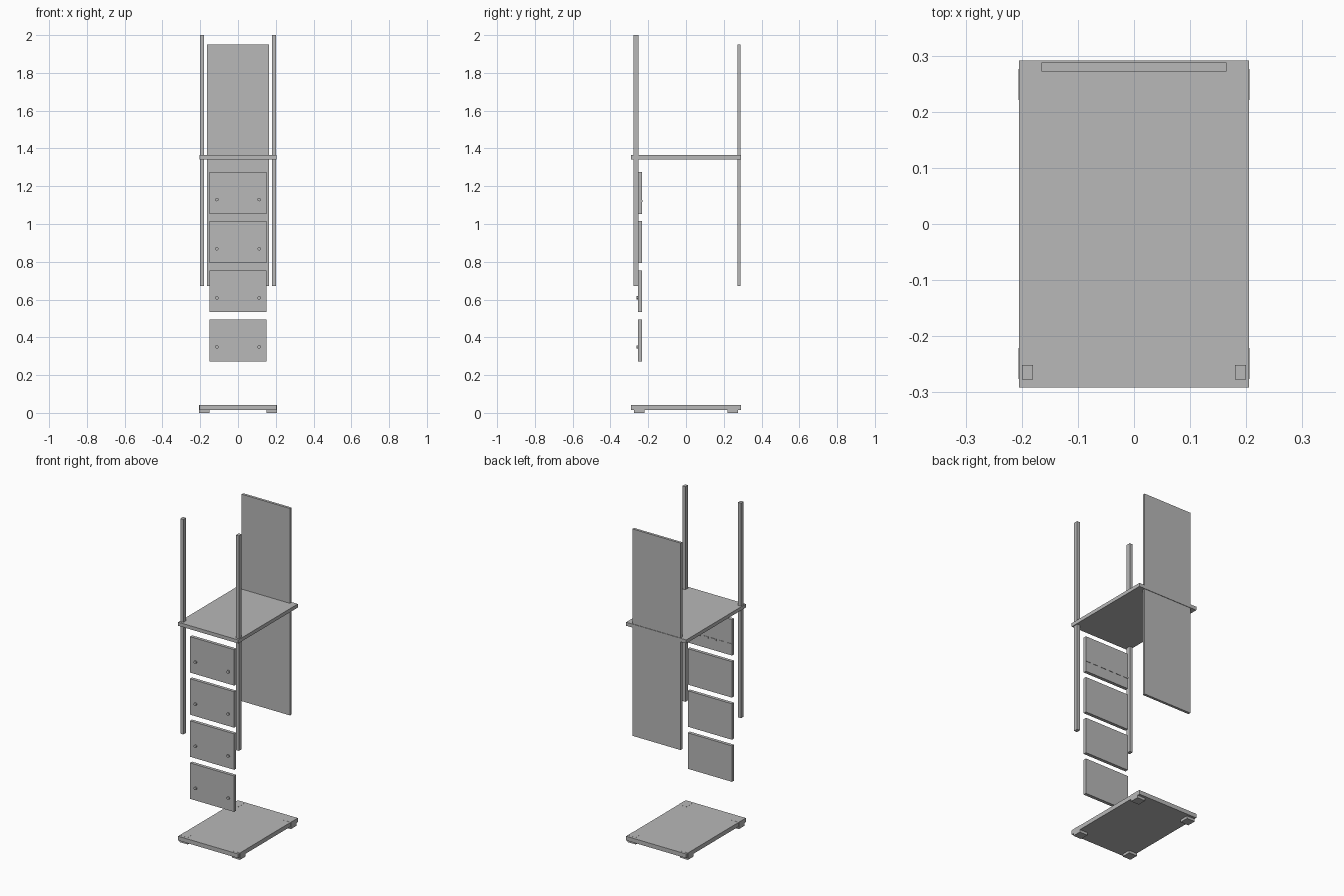
import bpy
from math import radians

cube = bpy.data.objects.get("Cube")
if cube:
    bpy.data.objects.remove(cube, do_unlink=True)

# One plain grey for every panel
grey = bpy.data.materials.new("plain_grey")
grey.use_nodes = True
colour = (0.48, 0.48, 0.48, 1)
grey.diffuse_color = colour
grey.node_tree.nodes["Principled BSDF"].inputs["Base Color"].default_value = colour


def box(name, x, y, z):
    """Box spanning the given (low, high) ranges."""
    spans = (x, y, z)
    bpy.ops.mesh.primitive_cube_add(size=1, location=[(a + b) / 2 for a, b in spans])
    ob = bpy.context.object
    ob.name = name
    ob.scale = [b - a for a, b in spans]
    bpy.ops.object.transform_apply(location=False, rotation=False, scale=True)
    ob.data.materials.append(grey)
    return ob


def peg(name, x, y, z, radius, depth):
    """Short round peg pointing forwards."""
    bpy.ops.mesh.primitive_cylinder_add(vertices=12, radius=radius, depth=depth,
                                        location=(x, y, z), rotation=(radians(90), 0, 0))
    ob = bpy.context.object
    ob.name = name
    ob.data.materials.append(grey)
    bpy.ops.object.shade_smooth_by_angle()


# Base plate and feet let into its corners
HALF_W, HALF_D = 0.205, 0.291
box("base_plate", (-HALF_W, HALF_W), (-HALF_D, HALF_D), (0.016, 0.042))
for sx, side in ((-1, "right"), (1, "left")):
    for sy, end in ((-1, "front"), (1, "back")):
        xs = sorted((sx * 0.151, sx * 0.206))
        ys = sorted((sy * 0.221, sy * 0.276))
        box(f"{end}_{side}_foot", xs, ys, (0, 0.0425))

# Top shelf and back panel
box("shelf", (-HALF_W, HALF_W), (-HALF_D, HALF_D), (1.342, 1.364))
box("back_panel", (-0.165, 0.165), (0.272, 0.288), (0.672, 1.95))

# Front posts
for sx, side in ((-1, "right"), (1, "left")):
    box(f"{side}_post", sorted((sx * 0.18, sx * 0.2)), (-0.277, -0.251), (0.672, 2.0))

# Column of drawer fronts, each with two small knobs
for i in range(4):
    low = 0.273 + i * 0.26
    box(f"drawer_front_{i + 1}", (-0.151, 0.151), (-0.253, -0.233), (low, low + 0.222))
    for sx, side in ((-1, "right"), (1, "left")):
        peg(f"drawer_{i + 1}_{side}_knob", sx * 0.112, -0.256, low + 0.076, 0.009, 0.01)

# Row of thin slats on the back of the top drawer front
COUNT, PITCH = 6, 0.054
for i in range(COUNT):
    mid = (i - (COUNT - 1) / 2) * PITCH
    box(f"drawer_slat_{i + 1}", (mid - 0.017, mid + 0.017), (-0.234, -0.23), (1.116, 1.126))
